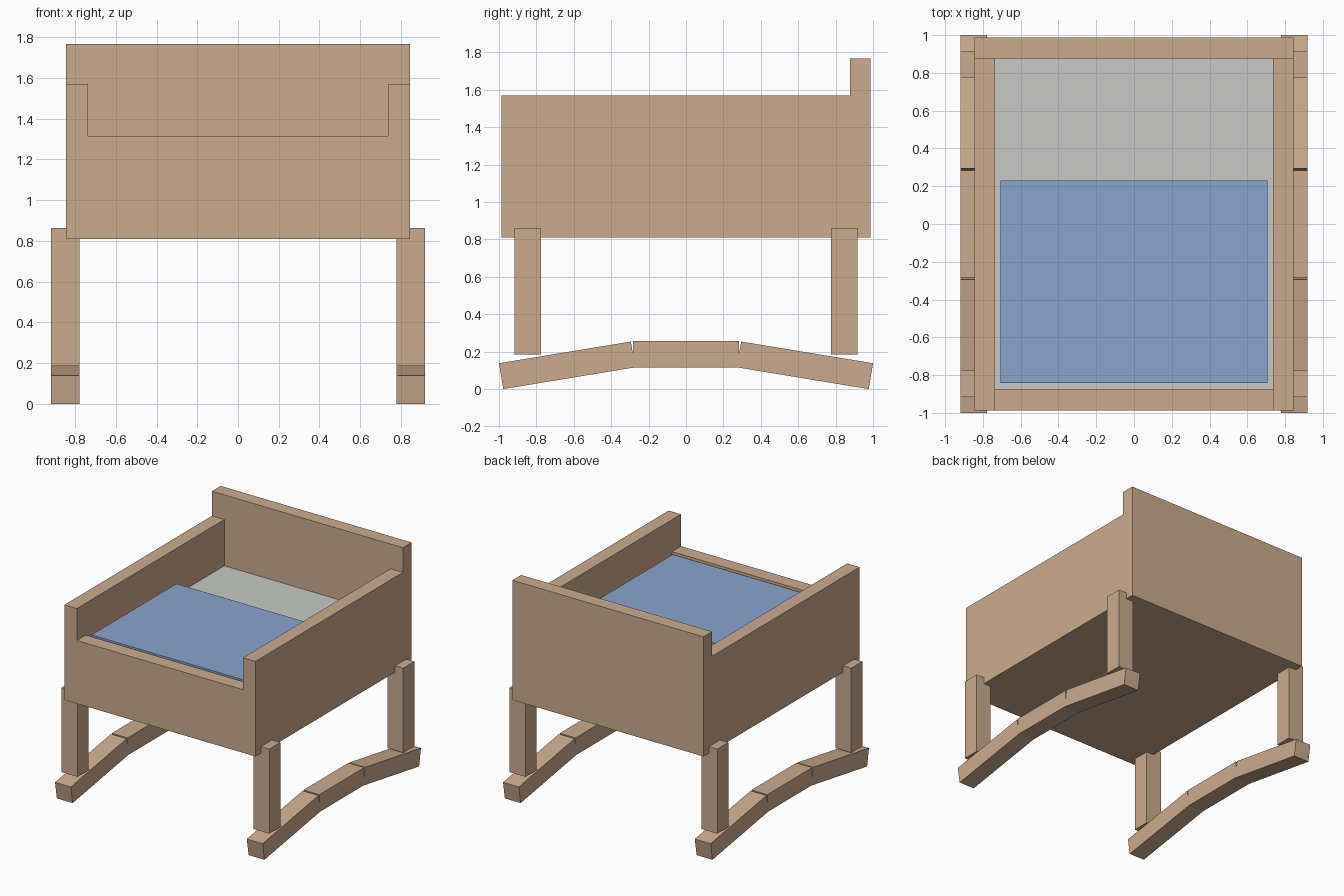
import bpy, bmesh

if "Cube" in bpy.data.objects:
    bpy.data.objects.remove(bpy.data.objects["Cube"])


def material(name, rgb):
    m = bpy.data.materials.new(name)
    m.diffuse_color = (*rgb, 1.0)
    m.use_nodes = True
    m.node_tree.nodes["Principled BSDF"].inputs["Base Color"].default_value = m.diffuse_color
    return m


wood = material("light wood", (0.60, 0.41, 0.275))
sheet = material("grey sheet", (0.58, 0.59, 0.575))
blue = material("blue blanket", (0.255, 0.375, 0.61))


def prism(name, profile, x0, x1, mat):
    """Extrude a (y, z) outline from x0 to x1."""
    bm = bmesh.new()
    face = bm.faces.new([bm.verts.new((x0, y, z)) for y, z in profile])
    ext = bmesh.ops.extrude_face_region(bm, geom=[face])
    moved = [v for v in ext["geom"] if isinstance(v, bmesh.types.BMVert)]
    bmesh.ops.translate(bm, verts=moved, vec=(x1 - x0, 0, 0))
    bmesh.ops.recalc_face_normals(bm, faces=bm.faces[:])
    mesh = bpy.data.meshes.new(name)
    bm.to_mesh(mesh)
    bm.free()
    mesh.materials.append(mat)
    obj = bpy.data.objects.new(name, mesh)
    bpy.context.collection.objects.link(obj)
    return obj


def box(name, x, y, z, mat):
    outline = [(y[0], z[0]), (y[1], z[0]), (y[1], z[1]), (y[0], z[1])]
    return prism(name, outline, x[0], x[1], mat)


W, IN = 0.845, 0.735        # outer and inner half widths of the crib
Y0, Y1 = -0.987, 0.987      # front and back of the crib
BASE = 0.81

# Crib box
box("back_panel", (-W, W), (0.877, Y1), (BASE, 1.767), wood)
box("front_panel", (-IN, IN), (Y0, -0.873), (BASE, 1.315), wood)
box("floor_panel", (-IN, IN), (-0.873, 0.877), (BASE, 0.92), wood)

# Bedding
box("mattress", (-IN, IN), (-0.873, 0.877), (0.92, 1.20), sheet)
box("blanket", (-0.706, 0.706), (-0.842, 0.23), (1.20, 1.312), blue)

for side, s in (("left", -1), ("right", 1)):
    box(f"{side}_panel", sorted((s * IN, s * W)), (Y0, 0.877), (BASE, 1.57), wood)

    # Rocker: flat middle bar and two sloping end bars
    rx = sorted((s * 0.778, s * 0.918))
    box(f"{side}_rocker_middle", rx, (-0.283, 0.283), (0.116, 0.256), wood)
    for end, e in (("front", -1), ("back", 1)):
        slope = [(0.272, 0.116), (0.977, 0.0), (1.0, 0.138), (0.295, 0.254)]
        prism(f"{side}_{end}_rocker_end", [(e * y, z) for y, z in slope], *rx, wood)

        # Leg
        box(f"{side}_{end}_leg", rx, sorted((e * 0.776, e * 0.916)), (0.186, 0.862), wood)
